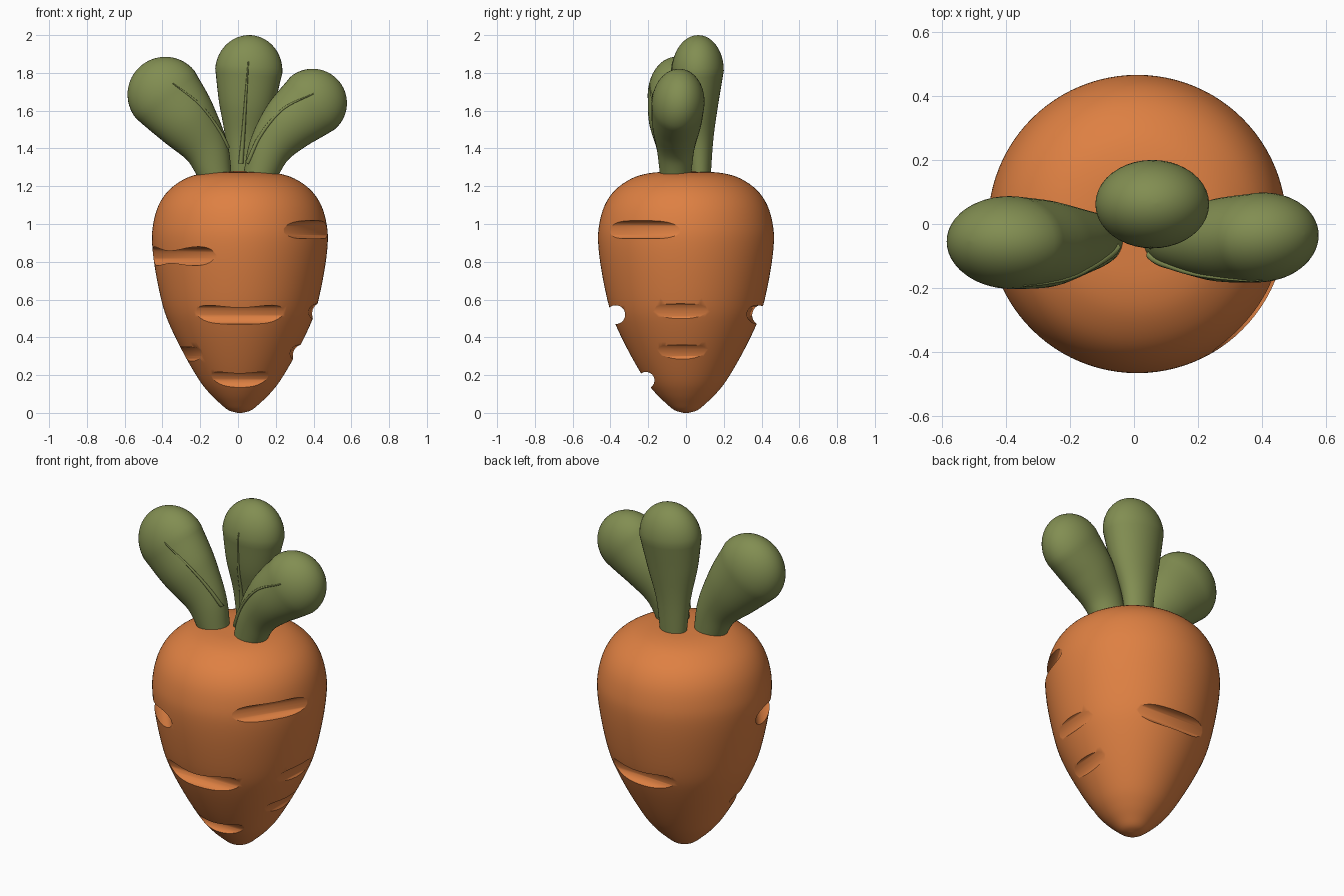
import bpy, bmesh, math
from mathutils import Vector, Matrix
from mathutils.bvhtree import BVHTree

if "Cube" in bpy.data.objects:
    bpy.data.objects.remove(bpy.data.objects["Cube"])


def material(name, rgb):
    m = bpy.data.materials.new(name)
    m.diffuse_color = (*rgb, 1)
    m.use_nodes = True
    m.node_tree.nodes["Principled BSDF"].inputs["Base Color"].default_value = m.diffuse_color
    return m


ORANGE = material("carrot orange", (0.73, 0.216, 0.055))
GREEN = material("leaf green", (0.223, 0.27, 0.084))


def smooth(pts, n):
    """Catmull-Rom interpolation of equal-length tuples."""
    p = [Vector(q) for q in pts]
    p = [p[0] * 2 - p[1]] + p + [p[-1] * 2 - p[-2]]
    out = []
    for i in range(1, len(p) - 2):
        a, b, c, d = p[i - 1:i + 3]
        for k in range(n):
            t = k / n
            out.append(0.5 * (2 * b + (c - a) * t + (2 * a - 5 * b + 4 * c - d) * t * t
                              + (3 * b - a - 3 * c + d) * t ** 3))
    return out + [p[-2]]


def finish(bm, name, mat):
    bmesh.ops.recalc_face_normals(bm, faces=bm.faces)
    me = bpy.data.meshes.new(name)
    bm.to_mesh(me)
    ob = bpy.data.objects.new(name, me)
    bpy.context.collection.objects.link(ob)
    me.materials.append(mat)
    return ob


def shade(ob):
    bpy.ops.object.select_all(action='DESELECT')
    ob.select_set(True)
    bpy.context.view_layer.objects.active = ob
    bpy.ops.object.shade_smooth_by_angle(angle=math.radians(40))


def sweep(name, stations, mat, seg):
    """Elliptical rings (x, y, z, half width, half depth) along a path in the xz plane."""
    bm = bmesh.new()
    rings = []
    for i, s in enumerate(stations):
        a, b = stations[max(i - 1, 0)], stations[min(i + 1, len(stations) - 1)]
        u = Vector((b[2] - a[2], 0, a[0] - b[0])).normalized()
        c = Vector(s[:3])
        rings.append([bm.verts.new(c + u * s[3] * math.cos(t) + Vector((0, s[4] * math.sin(t), 0)))
                      for t in (math.tau * k / seg for k in range(seg))])
    for r, q in zip(rings, rings[1:]):
        for k in range(seg):
            j = (k + 1) % seg
            bm.faces.new((r[k], r[j], q[j], q[k]))
    bm.faces.new(rings[0])
    bm.faces.new(rings[-1])
    ob = finish(bm, name, mat)
    tree = BVHTree.FromBMesh(bm)
    bm.free()
    return ob, tree


# Carrot root: radius, height
profile = [(.012, 0), (.06, .014), (.105, .05), (.157, .1), (.213, .17), (.29, .3), (.365, .45),
           (.409, .57), (.447, .75), (.465, .9), (.459, 1.0), (.43, 1.1), (.375, 1.18),
           (.29, 1.24), (.2, 1.268), (.1, 1.277), (.01, 1.28)]
CX = 0.01
root, _ = sweep("carrot_root", [(CX, 0, z, r, r) for r, z in smooth(profile, 4)], ORANGE, 96)

# Grooves: direction in degrees, height, distance of cutter axis, cutter radius
grooves = [(-90, .52, .372, .05), (-90, .172, .212, .045), (-143, .83, .42, .05),
           (-32, .97, .458, .048), (-4, .53, .424, .05), (-4, .31, .324, .05),
           (-157, .30, .318, .05), (86, .52, .387, .05)]
bm = bmesh.new()
for az, z, d, r in grooves:
    m = (Matrix.Translation((CX, 0, z)) @ Matrix.Rotation(math.radians(az), 4, 'Z')
         @ Matrix.Translation((d, 0, 0)) @ Matrix.Rotation(math.pi / 2, 4, 'X'))
    bmesh.ops.create_cone(bm, cap_ends=True, segments=32, radius1=r, radius2=r, depth=.56, matrix=m)
cutter = finish(bm, "groove_cutter", ORANGE)
bm.free()
cutter.hide_render = True
mod = root.modifiers.new("grooves", 'BOOLEAN')
mod.operation, mod.solver, mod.object = 'DIFFERENCE', 'EXACT', cutter
bpy.context.view_layer.objects.active = root
bpy.ops.object.modifier_apply(modifier=mod.name)
bpy.data.objects.remove(cutter)
shade(root)

# Leaves: stations from stem to widest point, rounded cap length, vein path (x, z)
leaves = {
    "left": ([(-.115, -.05, 1.24, .085, .08), (-.17, -.055, 1.4, .12, .1),
              (-.275, -.062, 1.55, .168, .135), (-.385, -.058, 1.685, .2, .145)], .2,
             [(-.02, 1.32), (-.09, 1.48), (-.2, 1.63), (-.345, 1.745)]),
    "right": ([(.11, -.055, 1.24, .085, .08), (.17, -.055, 1.4, .115, .1),
               (.27, -.05, 1.53, .153, .13), (.395, -.042, 1.64, .182, .14)], .182,
              [(.05, 1.32), (.12, 1.47), (.24, 1.61), (.4, 1.69)]),
    "middle": ([(.03, .075, 1.24, .075, .055), (.033, .07, 1.45, .1, .075),
                (.045, .06, 1.63, .145, .11), (.057, .062, 1.81, .178, .138)], .19,
               [(.015, 1.32), (.03, 1.5), (.042, 1.68), (.055, 1.86)]),
}
for side, (pts, cap, vein) in leaves.items():
    st = smooth(pts, 8)
    end = st[-1]
    d = (Vector(end[:3]) - Vector(st[-2][:3])).normalized()
    for k in range(1, 13):
        f = math.radians(k * 7.4)
        c = Vector(end[:3]) + d * cap * math.sin(f)
        st.append((*c, end[3] * math.cos(f), end[4] * math.cos(f)))
    leaf, tree = sweep(side + "_leaf", st, GREEN, 40)
    shade(leaf)

    # Raised vein laid on the front of the leaf
    path = smooth(vein, 10)
    line = []
    for i, (x, z) in enumerate(path):
        hit = tree.ray_cast(Vector((x, -2, z)), Vector((0, 1, 0)))[0]
        if hit:
            w = .013 * (1 - .75 * i / (len(path) - 1))
            line.append((x, hit.y, z, w, w))
    shade(sweep(side + "_leaf_vein", line, GREEN, 10)[0])
